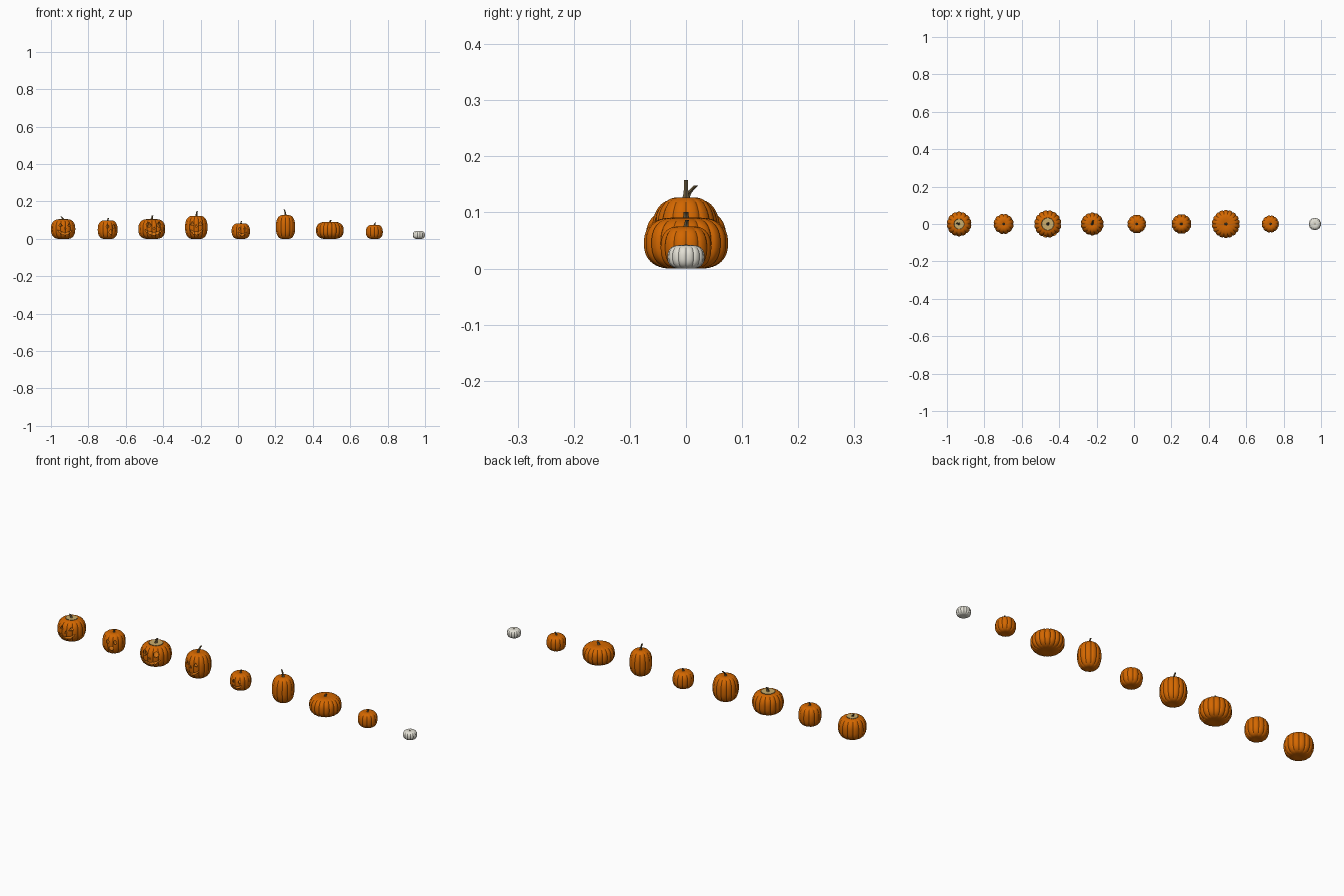
import bpy, bmesh, math
from mathutils import Matrix, Vector

cube = bpy.data.objects.get("Cube")
if cube:
    bpy.data.objects.remove(cube)


def material(name, rgb):
    m = bpy.data.materials.new(name)
    m.use_nodes = True
    m.diffuse_color = (*rgb, 1)
    m.node_tree.nodes["Principled BSDF"].inputs["Base Color"].default_value = (*rgb, 1)
    return m


ORANGE = material("orange skin", (0.65, 0.135, 0.0))
FLESH = material("orange flesh", (0.66, 0.17, 0.005))
PALE = material("pale rind", (0.6, 0.42, 0.15))
WHITE = material("white skin", (0.76, 0.74, 0.66))
STEM = material("brown stem", (0.15, 0.105, 0.045))


def make_object(name, bm, mats):
    bmesh.ops.recalc_face_normals(bm, faces=bm.faces)
    me = bpy.data.meshes.new(name)
    bm.to_mesh(me)
    bm.free()
    for m in mats:
        me.materials.append(m)
    ob = bpy.data.objects.new(name, me)
    bpy.context.collection.objects.link(ob)
    return ob


def smooth(ob, angle):
    ob.data.shade_smooth()
    ob.data.set_sharp_from_angle(angle=math.radians(angle))


def skin_rings(bm, rings, slots):
    """Bridge successive closed rings of vertices with quads."""
    loops = [[bm.verts.new(p) for p in ring] for ring in rings]
    n = len(loops[0])
    for (a, b), slot in zip(zip(loops, loops[1:]), slots):
        for i in range(n):
            j = (i + 1) % n
            bm.faces.new((a[i], a[j], b[j], b[i])).material_index = slot
    return loops


def body(name, x, R, H, ribs, p, opening, hollow, skin):
    """Ribbed gourd; a hollow one returns inside as a flesh-coloured shell."""
    steps, seg = 28, ribs * 6
    top = math.acos((opening / R) ** (1 / p)) if hollow else math.pi / 2
    profile = []
    for i in range(steps + 1):
        t = -math.pi / 2 + (top + math.pi / 2) * i / steps
        r = max(math.cos(t), 0) ** p
        s = math.copysign(abs(math.sin(t)) ** 0.85, t)
        dimple = 0.13 * (1 - r) ** 2
        profile.append((r * R, H / 2 + H / 2 * (s - math.copysign(dimple, s))))
    slots = [0] * steps
    if hollow:
        inner = [(r * 0.87, H / 2 + (z - H / 2) * 0.87) for r, z in profile]
        profile += inner[::-1]
        slots += [2] + [1] * steps
    rings = []
    for r, z in profile:
        ring = []
        for k in range(seg):
            a = 2 * math.pi * k / seg
            f = r * (1 - 0.065 * (1 - abs(math.sin(a * ribs / 2)) ** 0.5))
            ring.append((f * math.cos(a), f * math.sin(a), z))
        rings.append(ring)
    bm = bmesh.new()
    skin_rings(bm, rings, slots)
    bmesh.ops.remove_doubles(bm, verts=bm.verts, dist=1e-6)
    low = min(v.co.z for v in bm.verts)
    bmesh.ops.translate(bm, verts=bm.verts, vec=(x, 0, -low))
    return make_object(name, bm, [skin, FLESH, PALE])


def stem(name, x, z0, tip, r, flare):
    """Curved, flared stalk with a ridged outline."""
    rings, steps, sides = [], 7, 10
    for i in range(steps + 1):
        t = i / steps
        centre = Vector((x + tip[0] * t * t, tip[1] * t * t, z0 + (tip[2] - z0) * t))
        rad = r * (1 + flare * (1 - t) ** 4)
        rings.append([centre + Vector((math.cos(a), math.sin(a), 0)) * rad * (1 + 0.12 * (-1) ** k)
                      for k, a in enumerate(2 * math.pi * k / sides for k in range(sides))])
    bm = bmesh.new()
    loops = skin_rings(bm, rings, [0] * steps)
    bm.faces.new(loops[0])
    bm.faces.new(loops[-1])
    smooth(make_object(name, bm, [STEM]), 35)


def lid(name, x, z, r):
    """Pale sunken disc filling the cut top."""
    bm = bmesh.new()
    bmesh.ops.create_cone(bm, cap_ends=True, segments=32, radius1=r * 0.8, radius2=r, depth=0.008)
    bmesh.ops.translate(bm, verts=bm.verts, vec=(x, 0, z))
    smooth(make_object(name, bm, [PALE]), 30)


# Carving outlines, as fractions of the radius (x) and height (z)
def ngon(cx, cz, w, h, n):
    return [(cx + w * math.sin(2 * math.pi * k / n), cz + h * math.cos(2 * math.pi * k / n))
            for k in range(n)]


def eyes(n, dx=0.36, cz=0.65, w=0.18, h=0.1):
    return [ngon(s * dx, cz, w, h, n) for s in (-1, 1)]


def grin(w, cz, depth, teeth):
    """Smile with an upper arc and a jagged lower arc."""
    n = teeth * 2
    xs = [-1 + 2 * k / n for k in range(n + 1)]
    upper = [(w * u, cz + 0.14 * u * u) for u in xs]
    lower = [(w * u, cz + 0.14 * u * u - depth * (1 - u * u) - (0.04 if k % 2 else 0))
             for k, u in enumerate(xs)][1:-1]
    return upper + lower[::-1]


def carve(ob, x, R, H, turn, outlines):
    """Cut the face openings, turned about the upright axis towards +x."""
    bm = bmesh.new()
    for outline in outlines:
        front, back = [[bm.verts.new((u * R, y * R, w * H)) for u, w in outline]
                       for y in (-1.3, -0.3)]
        bm.faces.new(front)
        bm.faces.new(back)
        for i in range(len(front)):
            j = (i + 1) % len(front)
            bm.faces.new((front[i], front[j], back[j], back[i]))
    for f in bm.faces:
        f.material_index = 1
    placing = Matrix.Translation((x, 0, 0)) @ Matrix.Rotation(math.radians(turn), 4, "Z")
    bmesh.ops.transform(bm, matrix=placing, verts=bm.verts)
    cutter = make_object("carving_cutter", bm, [ORANGE, FLESH, PALE])
    cutter.hide_render = True
    mod = ob.modifiers.new("carving", "BOOLEAN")
    mod.operation, mod.solver, mod.object = "DIFFERENCE", "EXACT", cutter
    bpy.context.view_layer.objects.active = ob
    with bpy.context.temp_override(object=ob, active_object=ob, selected_objects=[ob]):
        bpy.ops.object.modifier_apply(modifier=mod.name)
    bpy.data.objects.remove(cutter)


nose = ngon(0, 0.5, 0.1, 0.07, 3)
# name, x, radius, height, ribs, roundness, stem tip offset and height, lid radius, turn, carving
GOURDS = [
    ("triangle_eyed", -0.935, 0.066, 0.113, 14, 0.66, (-0.012, 0.004, 0.119), 0.028, 10,
     eyes(3) + [nose, grin(0.62, 0.3, 0.1, 5)]),
    ("oval_mouthed", -0.697, 0.054, 0.107, 12, 0.68, (0.004, 0.0, 0.111), 0, 20,
     eyes(12, 0.33, 0.62, 0.13, 0.09) + [ngon(0, 0.34, 0.2, 0.11, 14)]),
    ("wide_grinning", -0.461, 0.073, 0.113, 16, 0.66, (0.004, 0.006, 0.126), 0.034, 10,
     eyes(14, 0.38, 0.66, 0.17, 0.11) + [nose, grin(0.66, 0.31, 0.12, 6)]),
    ("tall_grinning", -0.223, 0.061, 0.134, 14, 0.72, (0.004, 0.018, 0.148), 0, 0,
     eyes(3, 0.36, 0.6, 0.19, 0.09) + [nose, grin(0.6, 0.27, 0.08, 5)]),
    ("small_smiling", 0.015, 0.050, 0.090, 12, 0.7, (0.003, 0.003, 0.095), 0, 10,
     eyes(10, 0.3, 0.6, 0.11, 0.08) + [grin(0.5, 0.3, 0.1, 3)]),
    ("tall", 0.254, 0.053, 0.138, 12, 0.76, (-0.008, 0.0, 0.158), 0, 0, None),
    ("broad", 0.491, 0.075, 0.098, 18, 0.68, (0.006, 0.0, 0.101), 0, 0, None),
    ("small", 0.729, 0.046, 0.081, 12, 0.7, (0.006, 0.002, 0.087), 0, 0, None),
    ("white", 0.967, 0.033, 0.045, 14, 0.66, (0.001, 0.0, 0.043), 0, 0, None),
]

for name, x, R, H, ribs, p, tip, lid_r, turn, carving in GOURDS:
    skin = WHITE if name == "white" else ORANGE
    ob = body(name + "_pumpkin", x, R, H, ribs, p, lid_r or 0.006, bool(carving), skin)
    if carving:
        carve(ob, x, R, H, turn, carving)
    smooth(ob, 32)
    if lid_r:
        lid(name + "_lid", x, H * 0.9, lid_r * 0.93)
    stem(name + "_stem", x, H * 0.88, tip, R * 0.04 + 0.0013, 2.4 if lid_r else 1.3)
